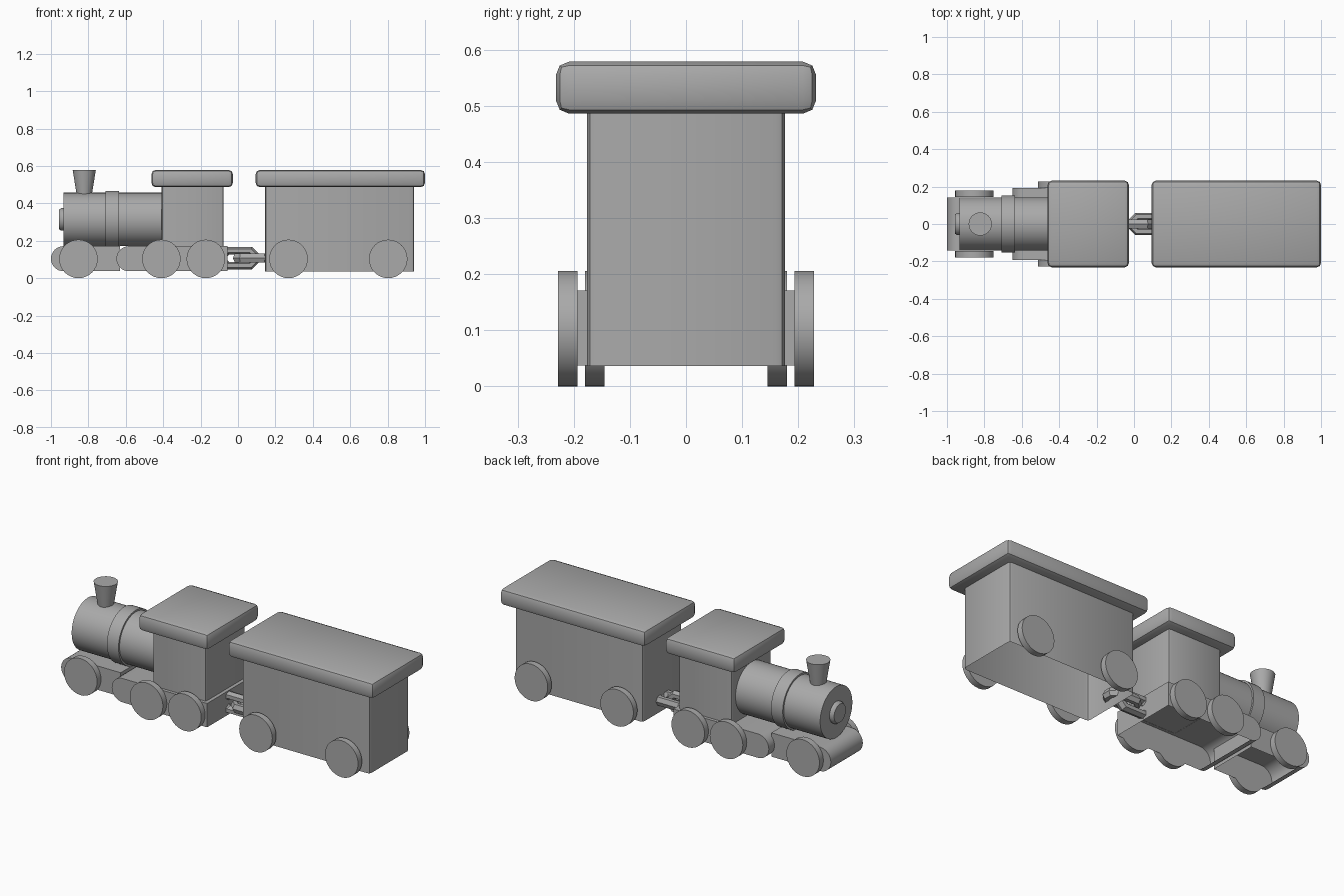
import bpy, bmesh
from math import pi, radians
from mathutils import Matrix, Vector

if "Cube" in bpy.data.objects:
    bpy.data.objects.remove(bpy.data.objects["Cube"])

grey = bpy.data.materials.new("plain grey")
grey.use_nodes = True
COLOUR = (0.4, 0.4, 0.4, 1)
grey.diffuse_color = COLOUR
grey.node_tree.nodes["Principled BSDF"].inputs["Base Color"].default_value = COLOUR


def finish(name, bm, hollow=False):
    """Make the object; a hollow part loses its flat underside."""
    bmesh.ops.recalc_face_normals(bm, faces=bm.faces)
    if hollow:
        bm.normal_update()
        under = [f for f in bm.faces if f.normal.z < -0.999]
        bmesh.ops.delete(bm, geom=under, context='FACES')
    mesh = bpy.data.meshes.new(name)
    bm.to_mesh(mesh)
    bm.free()
    mesh.materials.append(grey)
    obj = bpy.data.objects.new(name, mesh)
    bpy.context.collection.objects.link(obj)
    bpy.ops.object.select_all(action='DESELECT')
    obj.select_set(True)
    bpy.context.view_layer.objects.active = obj
    bpy.ops.object.shade_smooth_by_angle(angle=radians(35))
    return obj


def box(name, x, y, z, bevel, body=False):
    """Rounded box; a body has only its upright edges rounded and is hollow."""
    bm = bmesh.new()
    bmesh.ops.create_cube(bm, size=1)
    for v in bm.verts:
        v.co = (x[v.co.x > 0], y if v.co.y > 0 else -y, z[v.co.z > 0])
    edges = [e for e in bm.edges if not body
             or abs(e.verts[0].co.z - e.verts[1].co.z) > 0.01]
    bmesh.ops.bevel(bm, geom=edges, offset=bevel, segments=2, profile=0.5, affect='EDGES')
    return finish(name, bm, body)


def rod(name, start, end, r1, r2=None, sides=32):
    """Cylinder or cone between two points."""
    a, b = Vector(start), Vector(end)
    turn = (b - a).to_track_quat('Z', 'Y').to_matrix().to_4x4()
    bm = bmesh.new()
    bmesh.ops.create_cone(bm, cap_ends=True, segments=sides, radius1=r1,
                          radius2=r2 or r1, depth=(b - a).length,
                          matrix=Matrix.Translation((a + b) / 2) @ turn)
    return finish(name, bm)


def frame(name, x_front, x_back, half_width, z=0.104, r=0.067, steps=16):
    """Hollow underframe with a half-round front end and a square back."""
    bm = bmesh.new()
    centre = Vector((x_front + r, -half_width, z))
    arc = [centre + Matrix.Rotation(pi * i / steps, 3, 'Y') @ Vector((0, 0, -r))
           for i in range(steps + 1)]
    ends = [Vector((x_back, -half_width, z + s * r)) for s in (1, -1)]
    face = bm.faces.new([bm.verts.new(p) for p in arc + ends])
    out = bmesh.ops.extrude_face_region(bm, geom=[face])["geom"]
    bmesh.ops.translate(bm, vec=(0, 2 * half_width, 0),
                        verts=[g for g in out if isinstance(g, bmesh.types.BMVert)])
    return finish(name, bm, True)


def link(name, x1, x2, upright, z=0.107, outer=0.065, tube=0.022, sides=8):
    """Faceted chain link stretched along x."""
    bm = bmesh.new()
    rings = []
    for i in range(sides):
        turn = Matrix.Rotation(2 * pi * (i + 0.5) / sides, 3, 'Z')
        ring = []
        for j in range(6):
            p = Matrix.Rotation(pi * j / 3, 3, 'Y') @ Vector((tube, 0, 0))
            p.z *= 1.25
            ring.append(bm.verts.new(turn @ (p + Vector((outer - tube, 0, 0)))))
        rings.append(ring)
    for i, a in enumerate(rings):
        b = rings[(i + 1) % sides]
        for j in range(6):
            k = (j + 1) % 6
            bm.faces.new((a[j], a[k], b[k], b[j]))
    for v in bm.verts:
        v.co.x += x2 - 0.06 if v.co.x > 0 else x1 + 0.06
    if upright:
        bmesh.ops.rotate(bm, verts=bm.verts, matrix=Matrix.Rotation(pi / 2, 3, 'X'))
    bmesh.ops.translate(bm, verts=bm.verts, vec=(0, 0, z))
    return finish(name, bm)


# Underframes
frame("front_frame", -1.0, -0.63, 0.142)
frame("rear_frame", -0.65, -0.057, 0.193)

# Boiler with band, front hatch and chimney
AXIS = 0.314
rod("boiler", (-0.934, 0, AXIS), (-0.38, 0, AXIS), 0.143, sides=48)
rod("boiler_band", (-0.708, 0, AXIS), (-0.636, 0, AXIS), 0.153, sides=48)
rod("boiler_hatch", (-0.92, 0, AXIS), (-0.945, 0, AXIS), 0.06)
rod("boiler_hatch_rim", (-0.945, 0, AXIS), (-0.957, 0, AXIS), 0.06, 0.052)
rod("chimney", (-0.822, 0, 0.43), (-0.822, 0, 0.579), 0.038, 0.062)

# Cab and wagon with overhanging roofs
box("cab", (-0.408, -0.077), 0.175, (0.17, 0.5), 0.012, True)
box("cab_roof", (-0.463, -0.027), 0.232, (0.486, 0.579), 0.024)
box("wagon_body", (0.145, 0.942), 0.176, (0.036, 0.5), 0.016, True)
box("wagon_roof", (0.094, 1.0), 0.232, (0.486, 0.579), 0.024)

# Wheels on both sides
WHEELS = {"front_wheel": (-0.853, 0.145), "middle_wheel": (-0.41, 0.193),
          "rear_wheel": (-0.172, 0.193), "wagon_front_wheel": (0.27, 0.193),
          "wagon_rear_wheel": (0.803, 0.193)}
for name, (x, inner) in WHEELS.items():
    for side, s in (("left", 1), ("right", -1)):
        rod(f"{name}_{side}", (x, s * inner, 0.103), (x, s * (inner + 0.035), 0.103), 0.103)

# Chain coupling
link("coupling_link_upright", -0.1, 0.11, True)
link("coupling_link_flat", -0.027, 0.18, False)
